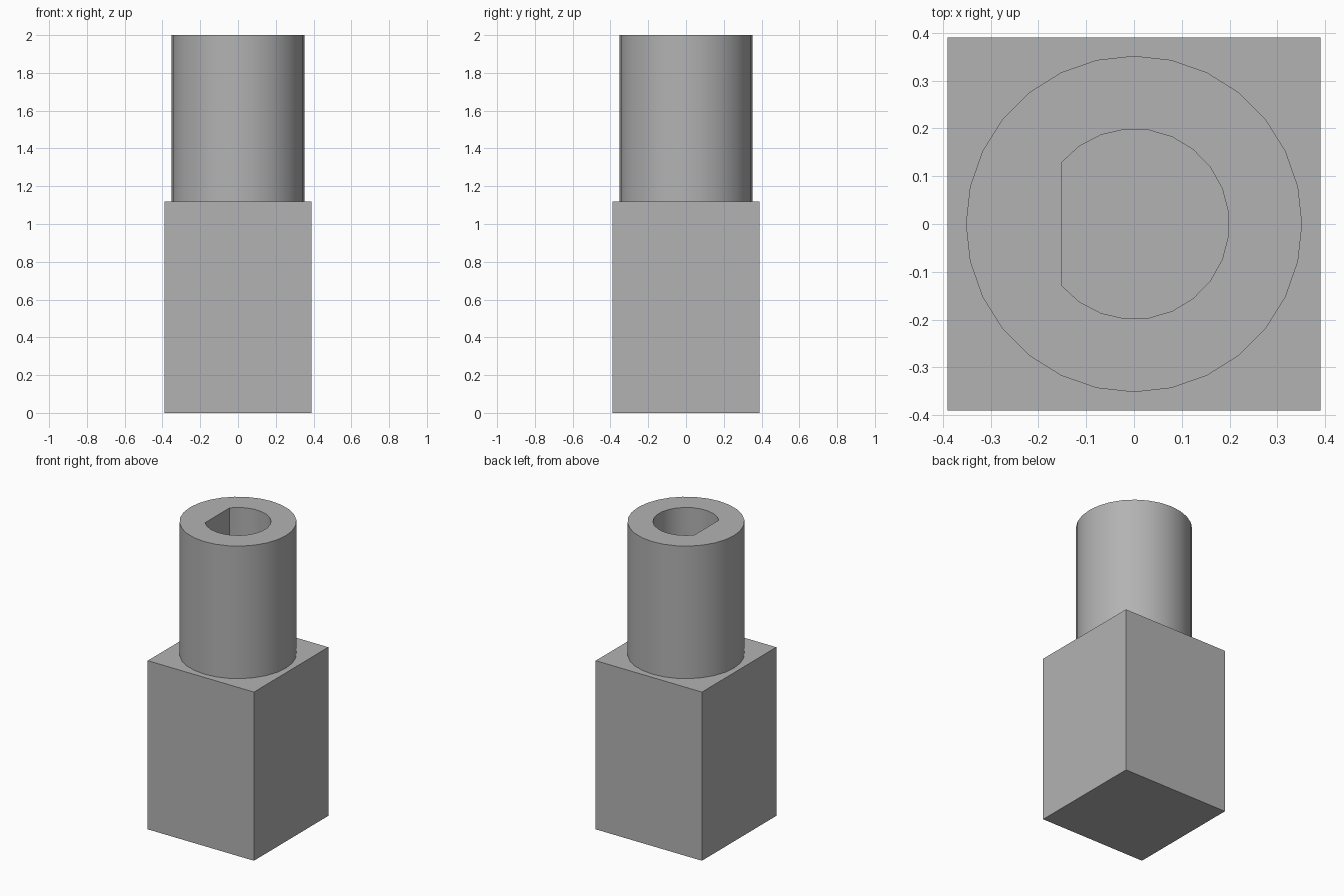
import bpy
import bmesh
from math import cos, sin, pi, radians

# Remove the default object
cube = bpy.data.objects.get("Cube")
if cube:
    bpy.data.objects.remove(cube, do_unlink=True)

HALF, SHOULDER, TOP = 0.39, 1.12, 2.0

# Single plain grey material
grey = bpy.data.materials.new("plain grey")
grey.use_nodes = True
colour = (0.45, 0.45, 0.45, 1)
grey.diffuse_color = colour
grey.node_tree.nodes["Principled BSDF"].inputs["Base Color"].default_value = colour


def finish(bm, name):
    bmesh.ops.recalc_face_normals(bm, faces=bm.faces)
    mesh = bpy.data.meshes.new(name)
    bm.to_mesh(mesh)
    bm.free()
    mesh.materials.append(grey)
    obj = bpy.data.objects.new(name, mesh)
    bpy.context.collection.objects.link(obj)
    return obj


def wall(bm, outline):
    """Vertical wall along a closed outline; returns its top edges."""
    low = [bm.verts.new((x, y, SHOULDER)) for x, y in outline]
    high = [bm.verts.new((x, y, TOP)) for x, y in outline]
    for i in range(len(outline)):
        j = (i + 1) % len(outline)
        bm.faces.new((low[i], low[j], high[j], high[i]))
    return [bm.edges.get((high[i - 1], high[i])) for i in range(len(high))]


# Square base block
bm = bmesh.new()
bmesh.ops.create_cube(bm, size=1)
for v in bm.verts:
    v.co.x *= 2 * HALF
    v.co.y *= 2 * HALF
    v.co.z = (v.co.z + 0.5) * SHOULDER
finish(bm, "base_block")

# Round post with a D-shaped socket down to the block
circle = [(0.352 * cos(2 * pi * i / 28), 0.352 * sin(2 * pi * i / 28))
          for i in range(28)]
flat = radians(139.7)
d_shape = [(0.199 * cos(a), 0.199 * sin(a))
           for a in (-flat + 2 * flat * i / 19 for i in range(20))]
bm = bmesh.new()
rim = wall(bm, circle) + wall(bm, d_shape)
bmesh.ops.triangle_fill(bm, edges=rim, use_beauty=True, normal=(0, 0, 1))
post = finish(bm, "socket_post")

bpy.ops.object.select_all(action="DESELECT")
post.select_set(True)
bpy.context.view_layer.objects.active = post
bpy.ops.object.shade_smooth_by_angle(angle=radians(30))
